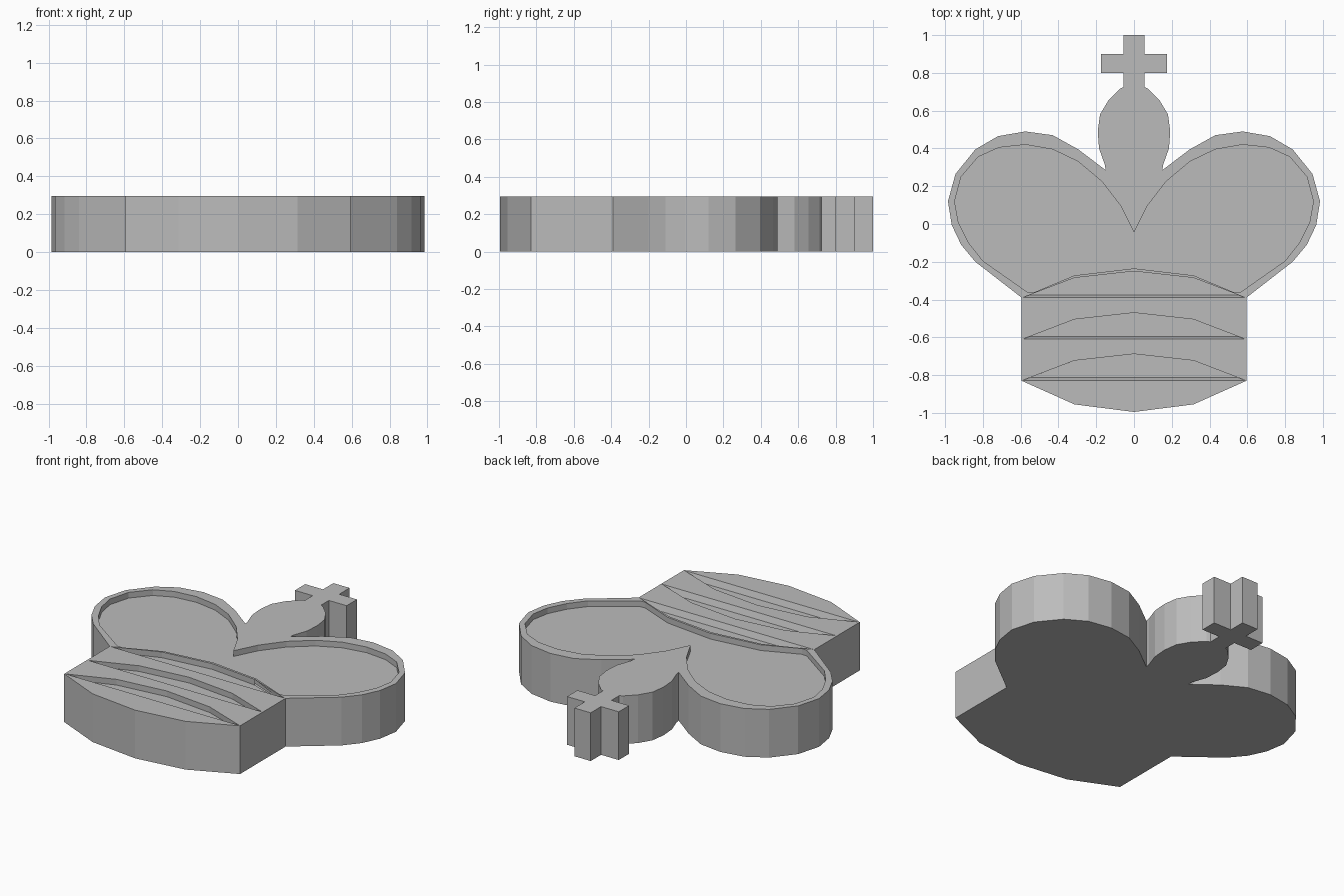
import bpy
import bmesh

if "Cube" in bpy.data.objects:
    bpy.data.objects.remove(bpy.data.objects["Cube"], do_unlink=True)

TOP = 0.295

gray = bpy.data.materials.new("plain gray")
gray.use_nodes = True
gray.diffuse_color = (0.5, 0.5, 0.5, 1)
gray.node_tree.nodes["Principled BSDF"].inputs["Base Color"].default_value = (0.5, 0.5, 0.5, 1)


def mirrored(half):
    """Close a right-hand outline with its mirror image."""
    return half + [(-x, y) for x, y in reversed(half) if x > 0]


def prism(name, upper, lower, z_upper, z_lower):
    """Solid between two matching outlines."""
    bm = bmesh.new()
    top = [bm.verts.new((x, y, z_upper)) for x, y in upper]
    low = [bm.verts.new((x, y, z_lower)) for x, y in lower]
    bm.faces.new(top)
    bm.faces.new(low[::-1])
    for i in range(len(top)):
        j = (i + 1) % len(top)
        bm.faces.new((top[i], low[i], low[j], top[j]))
    bmesh.ops.recalc_face_normals(bm, faces=bm.faces)
    mesh = bpy.data.meshes.new(name)
    bm.to_mesh(mesh)
    bm.free()
    mesh.materials.append(gray)
    obj = bpy.data.objects.new(name, mesh)
    bpy.context.collection.objects.link(obj)
    return obj


def carve(body, cutter):
    """Cut a recess, then drop the cutter."""
    mod = body.modifiers.new("recess", "BOOLEAN")
    mod.operation = "DIFFERENCE"
    mod.solver = "EXACT"
    mod.object = cutter
    bpy.context.view_layer.objects.active = body
    bpy.ops.object.modifier_apply(modifier=mod.name)
    bpy.data.objects.remove(cutter, do_unlink=True)


# Body outline: cross, bud, lobe, waist and rounded foot
cross = [(0.055, 1), (0.055, 0.9), (0.175, 0.9), (0.175, 0.8), (0.055, 0.8)]
bud = [(0.055, 0.725), (0.075, 0.715), (0.135, 0.655), (0.18, 0.58),
       (0.192, 0.49), (0.185, 0.4), (0.155, 0.315), (0.15, 0.285)]
lobe = [(0.295, 0.395), (0.43, 0.47), (0.575, 0.49), (0.72, 0.465), (0.84, 0.395),
        (0.945, 0.265), (0.985, 0.12), (0.965, -0.005), (0.915, -0.11), (0.84, -0.2)]
foot = [(0.595, -0.39), (0.595, -0.83), (0.315, -0.955), (0, -0.995)]
outline = mirrored(cross + bud + lobe + foot)
body = prism("crown_body", outline, outline, TOP, 0)

# Sunken heart inside the two lobes
heart = mirrored([(0, -0.045), (0.07, 0.095), (0.17, 0.225), (0.295, 0.33), (0.43, 0.395),
                  (0.575, 0.42), (0.715, 0.405), (0.825, 0.355), (0.915, 0.25),
                  (0.95, 0.12), (0.93, 0.01), (0.875, -0.1), (0.8, -0.195),
                  (0.565, -0.36), (0.53, -0.362), (0.315, -0.272), (0, -0.235)])
carve(body, prism("heart_cutter", heart, heart, TOP + 0.1, TOP - 0.035))

# Three sunken bands, each an arc over a straight, sloped edge
for y in (-0.39, -0.61, -0.828):
    arc = [(0.315, y + 0.105), (0, y + 0.14), (-0.315, y + 0.105)]
    upper = [(0.59, y)] + arc + [(-0.59, y)]
    lower = [(0.565, y + 0.015)] + arc + [(-0.565, y + 0.015)]
    depth = 0.035
    cutter = prism("band_cutter", upper, lower, TOP + 0.0005, TOP - depth)
    carve(body, cutter)
